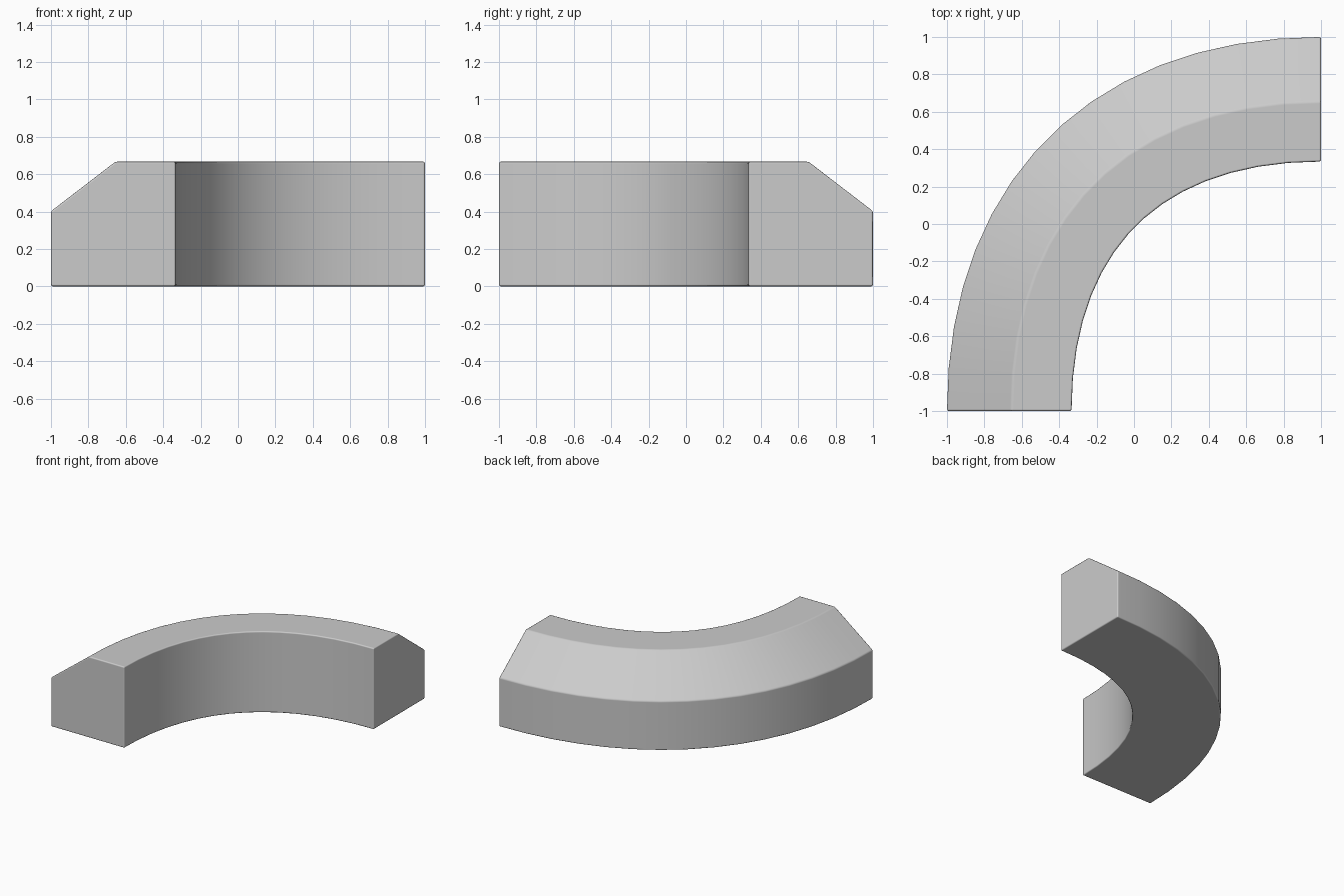
import bpy, bmesh
from math import radians
from mathutils import Vector
from mathutils.geometry import interpolate_bezier

if "Cube" in bpy.data.objects:
    bpy.data.objects.remove(bpy.data.objects["Cube"])

SEGMENTS = 15
HALF = 0.333           # half width of the block
R = 2 - HALF           # centre line radius
K = 0.626              # slightly full quarter-turn handles

# Cross-section: (offset towards the outside of the bend, height)
profile = [(-HALF, 0), (HALF, 0), (HALF, 0.402), (-0.012, 0.667), (-HALF, 0.667)]

# Centre line of the bend, from the front end to the right end
corner = Vector((1, -1, 0))
ctrl = [corner + Vector(p) * R for p in
        ((-1, 0, 0), (-1, K, 0), (K - 1, 0, 0), (0, 1, 0))]
ctrl[2] = corner + Vector((-K, 1, 0)) * R
path = interpolate_bezier(*ctrl, SEGMENTS + 1)


def bezier_tangent(t):
    a, b, c, d = ctrl
    return ((b - a) * (1 - t) ** 2 + (c - b) * 2 * t * (1 - t) + (d - c) * t ** 2).normalized()


# Sweep the cross-section along the bend
bm = bmesh.new()
rings = []
for i, p in enumerate(path):
    tan = bezier_tangent(i / SEGMENTS)
    out = Vector((-tan.y, tan.x, 0))
    rings.append([bm.verts.new(p + out * o + Vector((0, 0, z))) for o, z in profile])
n = len(profile)
for a, b in zip(rings, rings[1:]):
    for j in range(n):
        k = (j + 1) % n
        bm.faces.new((a[j], a[k], b[k], b[j]))
bm.faces.new(rings[0])
bm.faces.new(rings[-1])
bmesh.ops.recalc_face_normals(bm, faces=bm.faces)

mesh = bpy.data.meshes.new("curved_curb")
bm.to_mesh(mesh)
bm.free()
curb = bpy.data.objects.new("curved_curb", mesh)
bpy.context.collection.objects.link(curb)

# Smooth sides, softened edges
bpy.context.view_layer.objects.active = curb
curb.select_set(True)
bpy.ops.object.shade_smooth_by_angle(angle=radians(30))
bevel = curb.modifiers.new("soft_edges", "BEVEL")
bevel.width = 0.01
bevel.segments = 2
bevel.limit_method = "ANGLE"
bevel.angle_limit = radians(30)
bevel.harden_normals = True
for e in mesh.edges:
    e.use_edge_sharp = False
